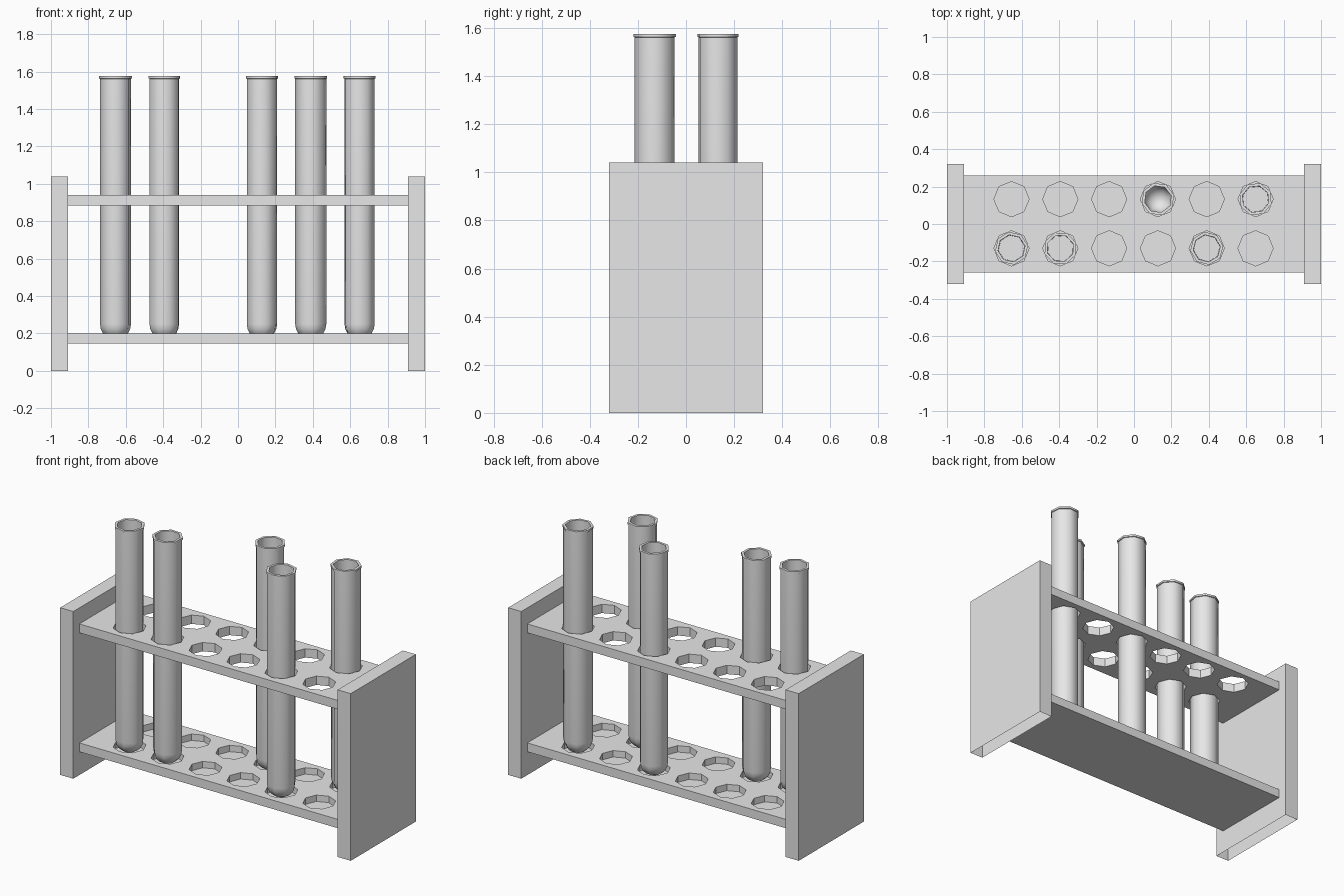
import bpy, bmesh, math
from mathutils import Matrix, Vector

cube = bpy.data.objects.get("Cube")
if cube:
    bpy.data.objects.remove(cube, do_unlink=True)

gray = bpy.data.materials.new("plain gray")
gray.use_nodes = True
gray.diffuse_color = (0.8, 0.8, 0.8, 1)
gray.node_tree.nodes["Principled BSDF"].inputs["Base Color"].default_value = (0.8, 0.8, 0.8, 1)

COLUMNS = [-0.655 + 0.261 * i for i in range(6)]
ROWS = (-0.13, 0.133)
SIDES = 8


def finish(name, bm):
    mesh = bpy.data.meshes.new(name)
    bm.to_mesh(mesh)
    bm.free()
    mesh.materials.append(gray)
    obj = bpy.data.objects.new(name, mesh)
    bpy.context.collection.objects.link(obj)
    return obj


def activate(obj):
    bpy.ops.object.select_all(action='DESELECT')
    obj.select_set(True)
    bpy.context.view_layer.objects.active = obj


def box(name, x, y, z, open_bottom=False):
    bm = bmesh.new()
    bmesh.ops.create_cube(bm, size=1)
    for v in bm.verts:
        for i, (low, high) in enumerate((x, y, z)):
            v.co[i] = low if v.co[i] < 0 else high
    if open_bottom:
        bm.normal_update()
        bottom = [f for f in bm.faces if f.normal.z < -0.9]
        bmesh.ops.delete(bm, geom=bottom, context='FACES_ONLY')
    return finish(name, bm)


def shelf(name, bottom, top, hole_bottom):
    """Board with a grid of octagonal holes cut down to hole_bottom."""
    board = box(name, (-0.91, 0.91), (-0.26, 0.26), (bottom, top))
    bm = bmesh.new()
    depth = top + 0.05 - hole_bottom
    for x in COLUMNS:
        for y in ROWS:
            bmesh.ops.create_cone(bm, cap_ends=True, segments=SIDES, radius1=0.094,
                                  radius2=0.094, depth=depth,
                                  matrix=Matrix.Translation((x, y, hole_bottom + depth / 2)))
    cutter = finish("hole_cutter", bm)
    cutter.hide_render = True
    cut = board.modifiers.new("holes", 'BOOLEAN')
    cut.operation = 'DIFFERENCE'
    cut.solver = 'EXACT'
    cut.object = cutter
    activate(board)
    bpy.ops.object.modifier_apply(modifier=cut.name)
    bpy.data.objects.remove(cutter, do_unlink=True)


def lathe(name, profile, location, turn):
    bm = bmesh.new()
    verts = [bm.verts.new((r, 0, z)) for r, z in profile]
    edges = [bm.edges.new(pair) for pair in zip(verts, verts[1:])]
    bmesh.ops.spin(bm, geom=verts + edges, cent=(0, 0, 0), axis=(0, 0, 1),
                   angle=math.tau, steps=SIDES)
    bmesh.ops.remove_doubles(bm, verts=bm.verts, dist=0.0005)
    bmesh.ops.recalc_face_normals(bm, faces=bm.faces)
    obj = finish(name, bm)
    obj.location = location
    obj.rotation_euler.z = math.radians(turn)
    activate(obj)
    bpy.ops.object.shade_smooth_by_angle(angle=math.radians(60))
    return obj


def bowl(radius, centre, steps=5):
    """Quarter circle from the lowest point out to the wall."""
    return [(radius * math.sin(a), centre - radius * math.cos(a))
            for a in (math.pi / 2 * i / steps for i in range(steps + 1))]


# Rack
box("left_end_panel", (0.91, 1), (-0.32, 0.32), (0, 1.04), open_bottom=True)
box("right_end_panel", (-1, -0.91), (-0.32, 0.32), (0, 1.04), open_bottom=True)
shelf("upper_shelf", 0.885, 0.94, 0.8)
shelf("lower_shelf", 0.145, 0.2, 0.16)

# Tubes: rounded outside, thin lip, hollow inside
TOP = 1.575
outside = bowl(0.084, 0.25)
lip = [(0.084, TOP - 0.014), (0.089, TOP - 0.012), (0.089, TOP), (0.073, TOP)]
tube_profile = outside + lip + bowl(0.073, 0.25)[::-1]

# Column, row, turn in degrees, whether the tube holds liquid
TUBES = [(0, 0, 10, True), (1, 0, 20, True), (4, 0, 8, True),
         (3, 1, 15, False), (5, 1, 28, True)]
for number, (column, row, turn, filled) in enumerate(TUBES, 1):
    place = Vector((COLUMNS[column], ROWS[row], 0))
    lathe(f"test_tube_{number}", tube_profile, place, turn)
    if filled:
        lathe(f"liquid_{number}", bowl(0.072, 0.251) + [(0.072, 0.75), (0, 0.75)], place, turn)
